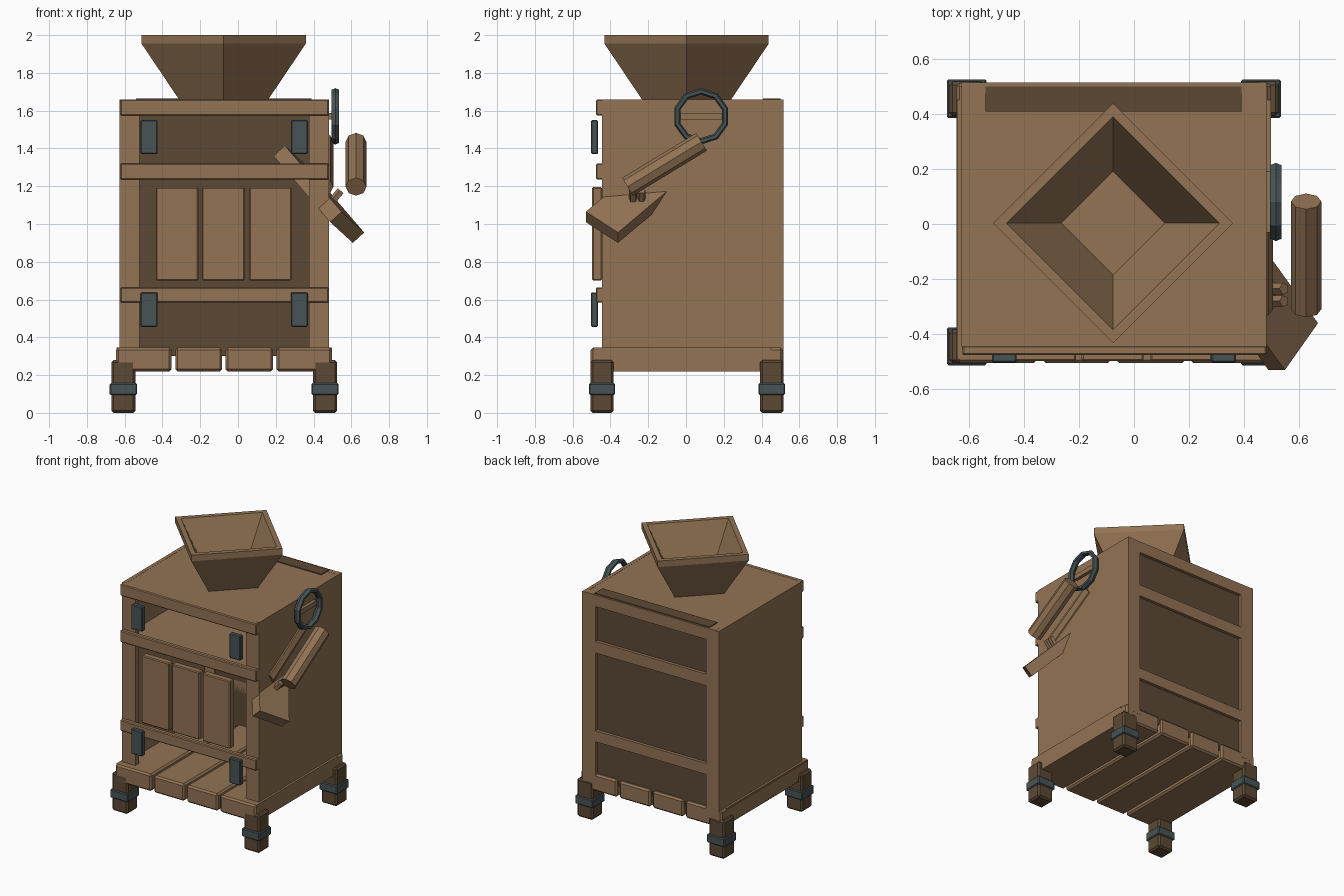
import bpy, bmesh, math
from mathutils import Vector

if "Cube" in bpy.data.objects:
    bpy.data.objects.remove(bpy.data.objects["Cube"])


def material(name, rgb):
    m = bpy.data.materials.new(name)
    m.diffuse_color = (*rgb, 1)
    m.use_nodes = True
    m.node_tree.nodes["Principled BSDF"].inputs["Base Color"].default_value = m.diffuse_color
    return m


WOOD = material("light_wood", (0.29, 0.172, 0.089))
DARK = material("dark_wood", (0.107, 0.066, 0.035))
IRON = material("slate_iron", (0.063, 0.088, 0.095))


def finish(name, bm, mat):
    bmesh.ops.recalc_face_normals(bm, faces=bm.faces)
    me = bpy.data.meshes.new(name)
    bm.to_mesh(me)
    bm.free()
    ob = bpy.data.objects.new(name, me)
    bpy.context.collection.objects.link(ob)
    me.materials.append(mat)
    return ob


def slab(name, corner, a, b, c, mat, bevel=0):
    """Box spanned by three edge vectors from a corner."""
    bm = bmesh.new()
    bmesh.ops.create_cube(bm, size=1)
    for v in bm.verts:
        k = v.co + Vector((0.5, 0.5, 0.5))
        v.co = Vector(corner) + Vector(a) * k.x + Vector(b) * k.y + Vector(c) * k.z
    ob = finish(name, bm, mat)
    if bevel:
        m = ob.modifiers.new("bevel", "BEVEL")
        m.width, m.segments = bevel, 1
    return ob


def box(name, x, y, z, mat, bevel=0):
    return slab(name, (x[0], y[0], z[0]), (x[1] - x[0], 0, 0),
                (0, y[1] - y[0], 0), (0, 0, z[1] - z[0]), mat, bevel)


def rod(name, p, q, r, sides, mat):
    p, q = Vector(p), Vector(q)
    bm = bmesh.new()
    bmesh.ops.create_cone(bm, cap_ends=True, segments=sides, radius1=r, radius2=r,
                          depth=(q - p).length)
    rot = (q - p).to_track_quat("Z", "Y")
    for v in bm.verts:
        v.co = rot @ v.co + (p + q) / 2
    return finish(name, bm, mat)


CX = -0.073  # centre line of the cabinet


def mirrored(x, side):
    return x if side > 0 else (2 * CX - x[1], 2 * CX - x[0])


# Cabinet sides, posts, sills, legs, straps and hinge plates
for s, n in ((-1, "left"), (1, "right")):
    box(n + "_side_panel", mirrored((0.455, 0.481), s), (-0.445, 0.515), (0.22, 1.66), WOOD)
    box(n + "_side_sill", mirrored((0.47, 0.497), s), (-0.49, 0.45), (0.22, 0.345), WOOD)
    for y, e in (((-0.445, -0.40), "front"), ((0.47, 0.513), "back")):
        box(f"{n}_{e}_post", mirrored((0.375, 0.457), s), y, (0.30, 1.60), WOOD)
    for y, e in (((-0.505, -0.383), "front"), ((0.392, 0.517), "back")):
        box(f"{n}_{e}_leg", mirrored((0.397, 0.525), s), y, (0, 0.28), DARK, 0.012)
        box(f"{n}_{e}_leg_strap", mirrored((0.389, 0.533), s),
            (y[0] - 0.008, y[1] + 0.008), (0.095, 0.157), IRON, 0.006)
    for z, e in (((1.37, 1.55), "upper"), ((0.455, 0.638), "lower")):
        box(f"{n}_{e}_hinge", mirrored((0.28, 0.37), s), (-0.503, -0.465), z, IRON, 0.006)

# Horizontal rails, front and back
for i, z in enumerate(((1.575, 1.66), (1.235, 1.32), (0.585, 0.665))):
    box(f"front_rail_{i}", (-0.624, 0.481), (-0.476, -0.44), z, WOOD, 0.006)
    box(f"back_rail_{i}", (-0.60, 0.455), (0.475, 0.513), z, WOOD)

# Top board, shelf, dark back panel and inlaid strip on the lid
box("top_board", (-0.61, 0.465), (-0.45, 0.512), (1.60, 1.659), WOOD)
box("shelf", (-0.60, 0.455), (-0.44, 0.47), (1.25, 1.28), WOOD)
box("back_panel", (-0.60, 0.455), (0.475, 0.49), (0.30, 1.61), DARK)
box("lid_strip", (-0.54, 0.39), (0.408, 0.50), (1.657, 1.665), DARK)

# Floor planks
for i, x in enumerate(((-0.645, -0.352), (-0.332, -0.084), (-0.066, 0.186), (0.204, 0.497))):
    box(f"floor_plank_{i}", x, (-0.505, 0.512), (0.22, 0.345), WOOD, 0.012)

# Upright front boards
for i, x in enumerate(((-0.435, -0.21), (-0.19, 0.035), (0.06, 0.283))):
    box(f"front_board_{i}", x, (-0.497, -0.445), (0.70, 1.195), WOOD, 0.006)

# Square hopper: rings joined from outer foot over the lip to the inner bottom
bm = bmesh.new()
rings = []
for r, z in ((0.233, 1.655), (0.435, 1.955), (0.435, 2.0), (0.387, 2.0), (0.188, 1.67)):
    rings.append([bm.verts.new((-0.076 + r * math.cos(k * math.pi / 2),
                                0.003 + r * math.sin(k * math.pi / 2), z)) for k in range(4)])
for lo, hi in zip(rings, rings[1:]):
    for k in range(4):
        j = (k + 1) % 4
        bm.faces.new((lo[k], lo[j], hi[j], hi[k]))
bm.faces.new(rings[0])
bm.faces.new(rings[-1])
finish("hopper", bm, WOOD)

# Iron ring with a wooden pin
bpy.ops.mesh.primitive_torus_add(major_segments=10, minor_segments=6, major_radius=0.132,
                                 minor_radius=0.017, location=(0.515, 0.08, 1.57),
                                 rotation=(0, math.pi / 2, 0))
ring = bpy.context.object
ring.name = "iron_ring"
ring.scale.z = 1.4
ring.data.materials.append(IRON)
box("ring_pin", (0.475, 0.505), (-0.03, 0.19), (1.553, 1.587), WOOD)

# Slanted handles beside the wall
for n, x in (("outer_handle", 0.625), ("inner_handle", 0.45)):
    rod(n, (x, -0.31, 1.197), (x, 0.082, 1.435), 0.055, 8, WOOD)

# Tilted paddle running through the side wall, with small pegs
slab("paddle", (0.608, -0.36, 0.90), (0.06, 0, 0.055), (-0.12, -0.17, 0.11),
     (-0.30, 0.415, 0.35), WOOD)
for i, y in enumerate((-0.28, -0.235)):
    rod(f"peg_{i}", (0.50, y, 1.12), (0.545, y, 1.175), 0.022, 5, WOOD)
